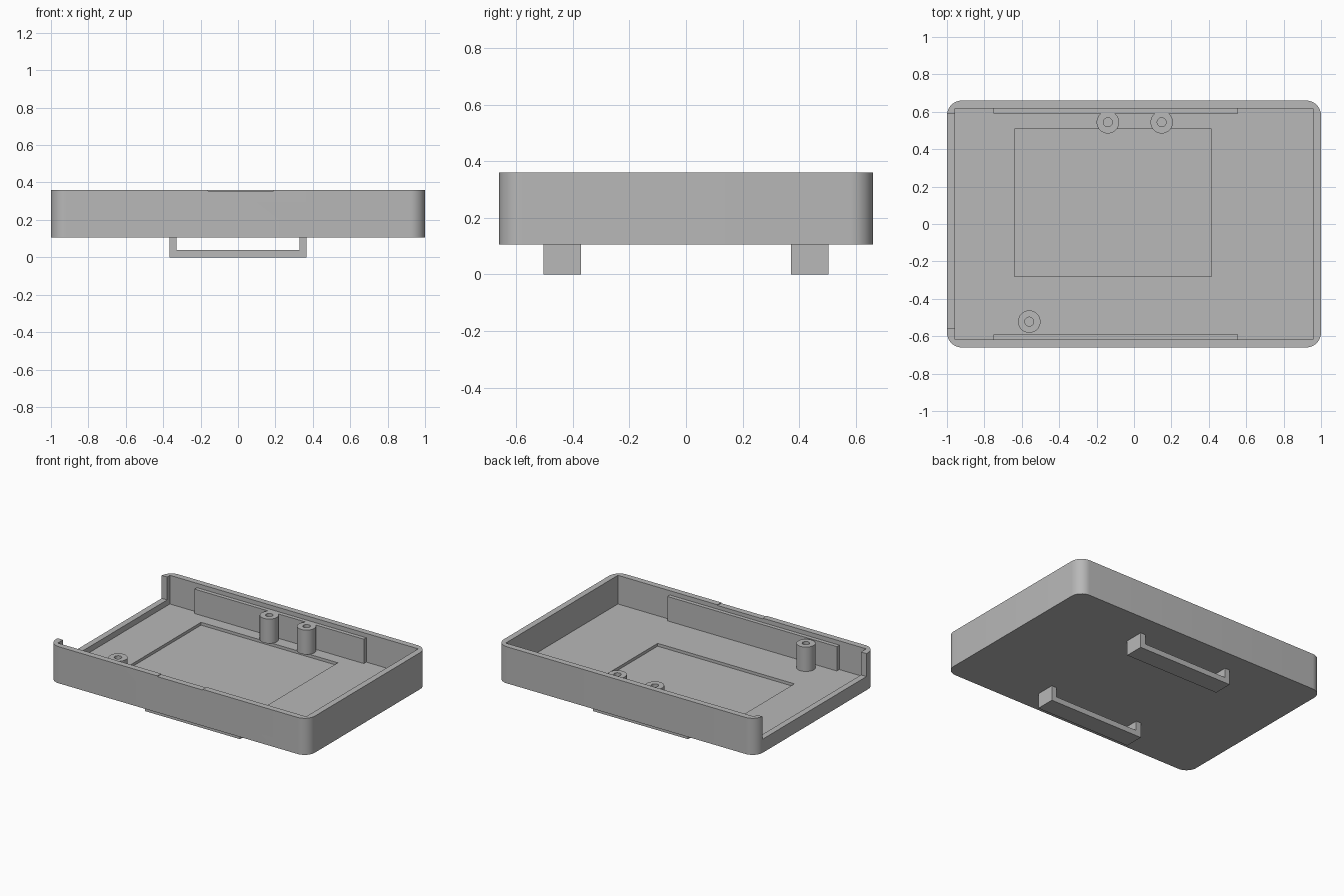
import bpy, bmesh, math
from mathutils import Matrix, Vector

cube = bpy.data.objects.get("Cube")
if cube:
    bpy.data.objects.remove(cube, do_unlink=True)

grey = bpy.data.materials.new("light_grey_plastic")
grey.use_nodes = True
COLOR = (0.48, 0.48, 0.48, 1)
grey.diffuse_color = COLOR
grey.node_tree.nodes["Principled BSDF"].inputs["Base Color"].default_value = COLOR

HX, HY = 1.0, 0.66              # half size of the tray
BASE, FLOOR, TOP = 0.105, 0.16, 0.36
WALL = 0.042
RAIL_TOP = 0.33


def finish(name, bm):
    bmesh.ops.recalc_face_normals(bm, faces=bm.faces[:])
    mesh = bpy.data.meshes.new(name)
    bm.to_mesh(mesh)
    bm.free()
    ob = bpy.data.objects.new(name, mesh)
    bpy.context.collection.objects.link(ob)
    mesh.materials.append(grey)
    return ob


def prism(name, outline, depth):
    """Extrude a closed outline of 3D points along the depth vector."""
    bm = bmesh.new()
    face = bm.faces.new([bm.verts.new(p) for p in outline])
    new = bmesh.ops.extrude_face_region(bm, geom=[face])["geom"]
    verts = [v for v in new if isinstance(v, bmesh.types.BMVert)]
    bmesh.ops.translate(bm, vec=Vector(depth), verts=verts)
    return finish(name, bm)


def box(name, x0, x1, y0, y1, z0, z1):
    outline = [(x0, y0, z0), (x1, y0, z0), (x1, y1, z0), (x0, y1, z0)]
    return prism(name, outline, (0, 0, z1 - z0))


def smooth(ob):
    bpy.ops.object.select_all(action='DESELECT')
    ob.select_set(True)
    bpy.context.view_layer.objects.active = ob
    bpy.ops.object.shade_smooth_by_angle(angle=math.radians(30))


def cut(ob, cutter):
    cutter.hide_render = True
    mod = ob.modifiers.new("cut", 'BOOLEAN')
    mod.operation, mod.solver, mod.object = 'DIFFERENCE', 'EXACT', cutter
    bpy.context.view_layer.objects.active = ob
    bpy.ops.object.modifier_apply(modifier=mod.name)
    bpy.data.objects.remove(cutter, do_unlink=True)


# Tray body with rounded upright corners
R, STEPS = 0.08, 10
outline = []
for i, (sx, sy) in enumerate([(1, 1), (-1, 1), (-1, -1), (1, -1)]):
    for k in range(STEPS + 1):
        a = math.pi / 2 * (i + k / STEPS)
        outline.append((sx * (HX - R) + R * math.cos(a),
                        sy * (HY - R) + R * math.sin(a), BASE))
tray = prism("tray", outline, (0, 0, TOP - BASE))

# Cavity, open end above a low sill, shallow floor recess, front rim notch
ix, iy = HX - WALL, HY - WALL
cut(tray, box("cavity_cutter", -ix, ix, -iy, iy, FLOOR, 0.5))
cut(tray, box("open_end_cutter", -1.1, -0.9, -0.56, 0.587, 0.2, 0.5))
cut(tray, box("recess_cutter", -0.64, 0.415, -0.28, 0.507, FLOOR - 0.02, 0.3))
cut(tray, box("notch_cutter", -0.16, 0.19, -0.7, -0.6, TOP - 0.005, 0.5))
smooth(tray)

# Rails along the long walls and strap brackets underneath
for side, s in (("front", -1), ("back", 1)):
    ys = sorted((s * 0.591, s * (iy + 0.01)))
    box(side + "_rail", -0.75, 0.557, *ys, FLOOR - 0.01, RAIL_TOP)
    y0 = min(s * 0.37, s * 0.503)
    w, t, h = 0.367, 0.038, BASE + 0.01
    bracket = [(-w, 0), (w, 0), (w, h), (w - t, h),
               (w - t, t), (t - w, t), (t - w, h), (-w, h)]
    prism(side + "_bracket", [(x, y0, z) for x, z in bracket], (0, 0.133, 0))

# Screw posts: a ring profile spun around its axis
profile = [(0.024, FLOOR), (0.06, FLOOR), (0.06, RAIL_TOP), (0.024, RAIL_TOP)]
posts = {"back_right": (-0.14, 0.544), "back_left": (0.148, 0.544),
         "front_right": (-0.56, -0.522)}
for side, (x, y) in posts.items():
    bm = bmesh.new()
    verts = [bm.verts.new((r, 0, z)) for r, z in profile]
    edges = [bm.edges.new((verts[i - 1], verts[i])) for i in range(4)]
    bmesh.ops.spin(bm, geom=verts + edges, cent=(0, 0, 0), axis=(0, 0, 1),
                   angle=2 * math.pi, steps=32, use_merge=True)
    bmesh.ops.remove_doubles(bm, verts=bm.verts[:], dist=0.0001)
    bmesh.ops.transform(bm, matrix=Matrix.Translation((x, y, 0)), verts=bm.verts[:])
    smooth(finish(side + "_screw_post", bm))
